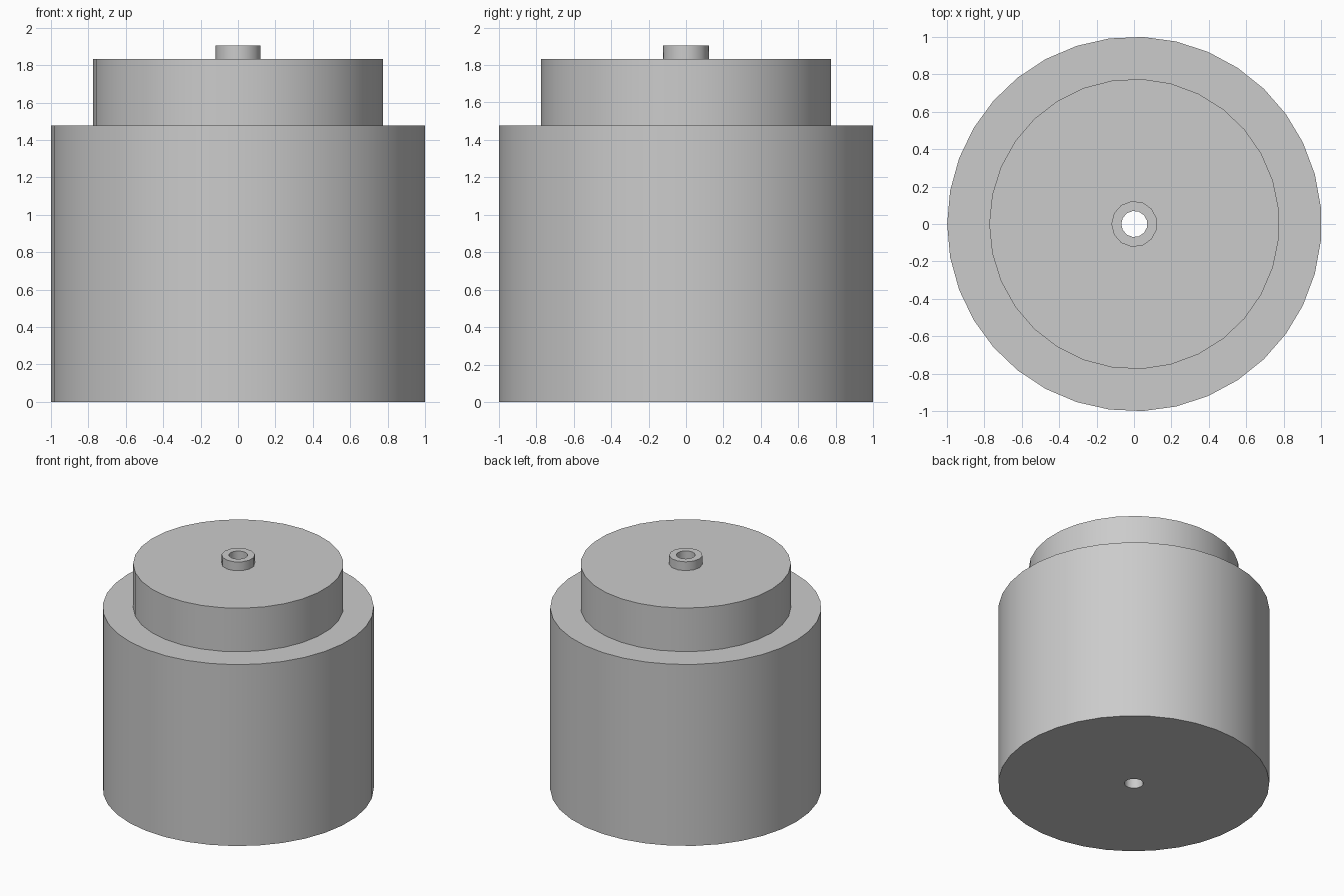
import bpy, bmesh
from math import cos, sin, pi, radians

cube = bpy.data.objects.get("Cube")
if cube:
    bpy.data.objects.remove(cube, do_unlink=True)

# Single plain grey finish
grey = bpy.data.materials.new("light_grey")
grey.use_nodes = True
COLOUR = (0.6, 0.6, 0.6, 1)
grey.diffuse_color = COLOUR
grey.node_tree.nodes["Principled BSDF"].inputs["Base Color"].default_value = COLOUR

# Each circle: radius and number of sides
OUTER, SHOULDER, BOSS, BORE = (1.001, 35), (0.776, 31), (0.123, 13), (0.07, 13)
BODY_TOP, SHOULDER_TOP, BOSS_TOP = 1.478, 1.833, 1.905
SHIFT = 0.002


def ring(bm, circle, z):
    """Closed polygon with one corner on the -x axis."""
    r, n = circle
    return [bm.verts.new((SHIFT - r * cos(2 * pi * i / n),
                          -r * sin(2 * pi * i / n), z)) for i in range(n)]


def wall(bm, circle, z0, z1, inward=False):
    low, high = ring(bm, circle, z0), ring(bm, circle, z1)
    for i in range(len(low)):
        j = (i + 1) % len(low)
        face = bm.faces.new((low[i], low[j], high[j], high[i]))
        if inward:
            face.normal_flip()


def annulus(bm, outer, inner, z, up=1):
    edges = []
    for circle in (outer, inner):
        vs = ring(bm, circle, z)
        edges += [bm.edges.new((vs[i - 1], vs[i])) for i in range(len(vs))]
    made = bmesh.ops.triangle_fill(bm, edges=edges, use_beauty=True, normal=(0, 0, up))
    for f in made["geom"]:
        if isinstance(f, bmesh.types.BMFace):
            f.normal_update()
            if f.normal.z * up < 0:
                f.normal_flip()


def finish(bm, name):
    bmesh.ops.remove_doubles(bm, verts=bm.verts, dist=0.0001)
    mesh = bpy.data.meshes.new(name)
    bm.to_mesh(mesh)
    bm.free()
    mesh.materials.append(grey)
    obj = bpy.data.objects.new(name, mesh)
    bpy.context.collection.objects.link(obj)
    bpy.ops.object.select_all(action='DESELECT')
    obj.select_set(True)
    bpy.context.view_layer.objects.active = obj
    bpy.ops.object.shade_smooth_by_angle(angle=radians(40))


# Main drum with its underside and upper ledge
bm = bmesh.new()
wall(bm, OUTER, 0, BODY_TOP)
annulus(bm, OUTER, BORE, 0, up=-1)
annulus(bm, OUTER, SHOULDER, BODY_TOP)
finish(bm, "main_drum")

# Narrower upper step
bm = bmesh.new()
wall(bm, SHOULDER, BODY_TOP, SHOULDER_TOP)
annulus(bm, SHOULDER, BOSS, SHOULDER_TOP)
finish(bm, "upper_step")

# Small collar on top
bm = bmesh.new()
wall(bm, BOSS, SHOULDER_TOP, BOSS_TOP)
annulus(bm, BOSS, BORE, BOSS_TOP)
finish(bm, "top_collar")

# Bore running right through the centre
bm = bmesh.new()
wall(bm, BORE, 0, BOSS_TOP, inward=True)
finish(bm, "centre_bore")
